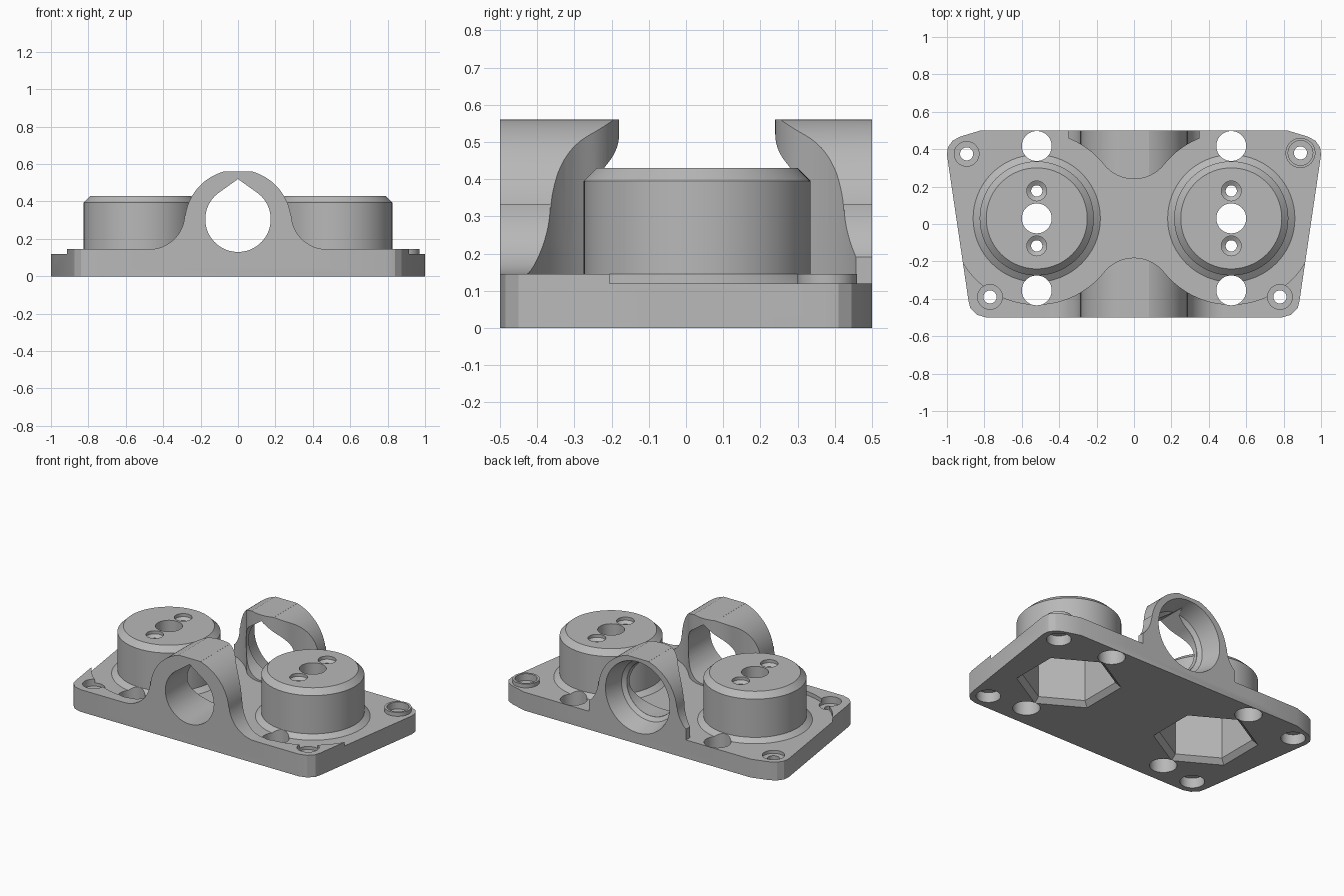
import bpy, bmesh, math
from mathutils import Matrix

cube = bpy.data.objects.get("Cube")
if cube:
    bpy.data.objects.remove(cube, do_unlink=True)

grey = bpy.data.materials.new("light_grey")
grey.use_nodes = True
COLOUR = (0.48, 0.48, 0.48, 1)
grey.diffuse_color = COLOUR
grey.node_tree.nodes["Principled BSDF"].inputs["Base Color"].default_value = COLOUR


def arc(cx, cy, r, start, end, n=24):
    """Points on an arc, angles in degrees."""
    angles = [math.radians(start + (end - start) * i / n) for i in range(n + 1)]
    return [(cx + r * math.cos(a), cy + r * math.sin(a)) for a in angles]


def loft(name, sections, along_y=False):
    """Closed solid through (outline, height) sections."""
    bm = bmesh.new()
    rings = [[bm.verts.new((x, y, h)) for x, y in pts] for pts, h in sections]
    for low, high in zip(rings, rings[1:]):
        n = len(low)
        for i in range(n):
            j = (i + 1) % n
            bm.faces.new((low[i], low[j], high[j], high[i]))
    bm.faces.new(rings[0][::-1])
    bm.faces.new(rings[-1])
    if along_y:
        bm.transform(Matrix.Rotation(math.pi / 2, 4, 'X'))
    bmesh.ops.recalc_face_normals(bm, faces=bm.faces)
    mesh = bpy.data.meshes.new(name)
    bm.to_mesh(mesh)
    bm.free()
    mesh.materials.append(grey)
    obj = bpy.data.objects.new(name, mesh)
    bpy.context.collection.objects.link(obj)
    return obj


def turned(name, x, y, profile, n=64, turn=0):
    """Turned part (or regular prism) from (radius, height) pairs."""
    return loft(name, [(arc(x, y, r, turn, turn + 360, n)[:-1], h) for r, h in profile])


def prism(name, pts, a, b, along_y=False):
    return loft(name, [(pts, a), (pts, b)], along_y)


def combine(body, tool, operation):
    mod = body.modifiers.new("bool", 'BOOLEAN')
    mod.operation = operation
    mod.solver = 'EXACT'
    mod.object = tool
    bpy.context.view_layer.objects.active = body
    bpy.ops.object.modifier_apply(modifier=mod.name)
    bpy.data.objects.remove(tool, do_unlink=True)


def mirrored(half):
    """Outline from its +x half, listed bottom to top."""
    return half + [(-x, y) for x, y in reversed(half) if abs(x) > 1e-6]


FLOOR, TOP = 0.12, 0.145
DRUM_X, DRUM_Y = 0.52, 0.03

# tapered base plate with rounded corners
half = [(0.79, -0.5), (0.84, -0.485), (0.875, -0.45), (0.885, -0.41), (1, 0.37),
        (0.995, 0.41), (0.97, 0.445), (0.93, 0.467), (0.82, 0.5)]
body = prism("base_plate", mirrored(half), 0, TOP)

# arched ridge with flared feet, running front to back
flare = arc(0.473, 0.333, 0.188, 270, 180, 20)
crown = [p for p in arc(0, 0.285, 0.285, 4, 90, 32) if p[1] < 0.56]
ridge = mirrored([(0.473, 0.05)] + flare + crown + [(0.08, 0.56)])
combine(body, prism("arch", ridge, -0.5, 0.5, True), 'UNION')

# recess around both drums, joined by a waist, splits the ridge into two arches
R, r = 0.46, 0.206
fillet_y = 0.21 + r
tilt = math.degrees(math.atan2(fillet_y, DRUM_X))
right = arc(DRUM_X, DRUM_Y, R, tilt - 180, 180 - tilt, 72)
back = arc(0, DRUM_Y + fillet_y, r, -tilt, tilt - 180, 24)[1:-1]
left = [(-x, y) for x, y in reversed(right)]
front = arc(0, DRUM_Y - fillet_y, r, 180 - tilt, tilt, 24)[1:-1]
combine(body, prism("recess", right + back + left + front, FLOOR, 1), 'DIFFERENCE')

# lowered back corners
for s in (-1, 1):
    corner = [(s * 0.35, 0.1), (s * 1.2, -0.1), (s * 1.2, 0.7), (s * 0.35, 0.7)]
    combine(body, prism("corner_step", corner, FLOOR, 1), 'DIFFERENCE')

# raised boss on one back corner
combine(body, turned("screw_boss", 0.89, 0.38, [(0.08, 0.05), (0.08, TOP)]), 'UNION')

# two drums, hexagonal pockets beneath, and their holes
for s in (-1, 1):
    x = s * DRUM_X
    combine(body, turned("drum", x, DRUM_Y, [(0.34, 0.05), (0.34, FLOOR), (0.305, TOP),
                                             (0.305, 0.395), (0.27, 0.43)], 96), 'UNION')
    combine(body, turned("hex_pocket", x, DRUM_Y, [(0.32, -0.01), (0.275, 0.03),
                                                   (0.275, 0.35)], 6, 30), 'DIFFERENCE')
    combine(body, turned("centre_hole", x, DRUM_Y, [(0.08, 0.2), (0.08, 0.6)], 40), 'DIFFERENCE')
    for dy in (-0.147, 0.147):
        combine(body, turned("drum_screw_hole", x, DRUM_Y + dy,
                             [(0.03, 0.2), (0.03, 0.395), (0.053, 0.41), (0.053, 0.5)], 32),
                'DIFFERENCE')
    for y in (-0.355, 0.417):
        combine(body, turned("plate_hole", x, y, [(0.08, -0.1), (0.08, 0.3)], 40), 'DIFFERENCE')

# corner screw holes, counterbored from both sides
for x, y in ((-0.895, 0.375), (0.89, 0.38), (-0.77, -0.39), (0.78, -0.39)):
    combine(body, turned("corner_screw_hole", x, y,
                         [(0.072, -0.1), (0.072, 0.065), (0.035, 0.066), (0.035, 0.099),
                          (0.066, 0.1), (0.066, 0.2)], 40), 'DIFFERENCE')

# pointed bore through both arches, widened at the back
BORE, BORE_Z, PEAK = 0.175, 0.305, 0.52
slope = math.degrees(math.acos(BORE / (PEAK - BORE_Z)))
teardrop = arc(0, BORE_Z, BORE, 90 + slope, 450 - slope, 56) + [(0, PEAK)]
combine(body, prism("bore", teardrop, -0.7, 0.7, True), 'DIFFERENCE')
mouth = [(arc(0, BORE_Z, rad, 0, 360, 64)[:-1], -y)
         for rad, y in ((0.235, 0.51), (0.2, 0.38), (0.176, 0.36))]
combine(body, loft("bore_mouth", mouth, True), 'DIFFERENCE')

body.name = "twin_drum_bracket"
bpy.ops.object.select_all(action='DESELECT')
body.select_set(True)
bpy.context.view_layer.objects.active = body
bpy.ops.object.shade_smooth_by_angle(angle=math.radians(25))
